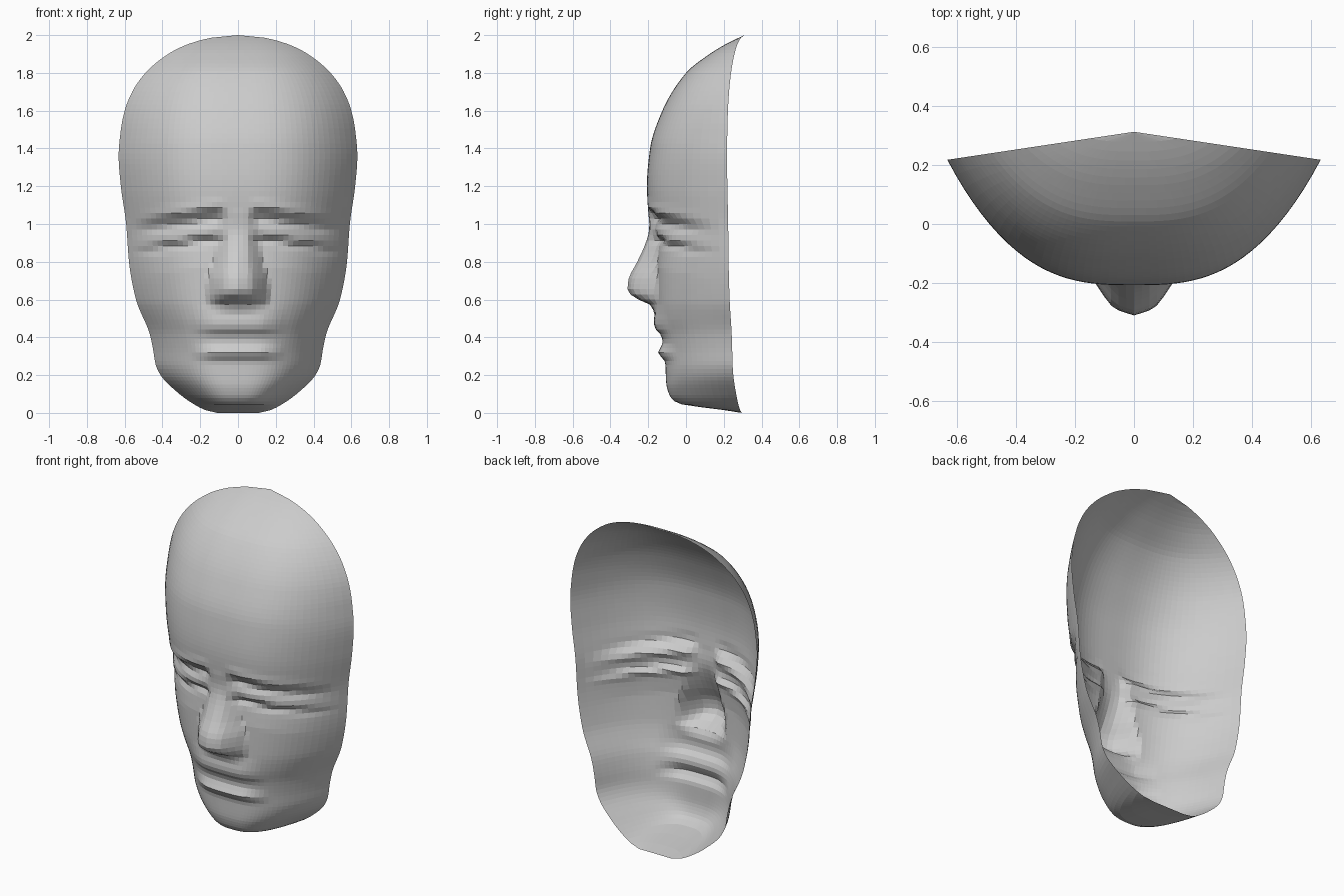
import bpy, bmesh, math

if "Cube" in bpy.data.objects:
    bpy.data.objects.remove(bpy.data.objects["Cube"])


def curve(pairs):
    """Smooth monotone interpolation through (z, value) pairs."""
    n = len(pairs)
    d = [(pairs[i + 1][1] - pairs[i][1]) / (pairs[i + 1][0] - pairs[i][0]) for i in range(n - 1)]
    m = [d[0]] + [2 * a * b / (a + b) if a * b > 0 else 0 for a, b in zip(d, d[1:])] + [d[-1]]

    def f(z):
        if z <= pairs[0][0]:
            return pairs[0][1]
        for i in range(n - 1):
            (z0, v0), (z1, v1) = pairs[i], pairs[i + 1]
            if z <= z1:
                h = z1 - z0
                t = (z - z0) / h
                return ((1 + 2 * t) * (1 - t) ** 2 * v0 + t * (1 - t) ** 2 * h * m[i]
                        + t * t * (3 - 2 * t) * v1 + t * t * (t - 1) * h * m[i + 1])
        return pairs[-1][1]
    return f


# outline half width, and centre profile without nose and lips
width = curve([(0, .11), (.01, .16), (.05, .24), (.1, .31), (.2, .41), (.26, .437), (.34, .45), (.42, .468),
               (.6, .54), (.8, .577), (1, .592), (1.2, .62), (1.36, .632), (1.5, .62), (1.6, .6),
               (1.7, .56), (1.8, .49), (1.9, .37), (1.95, .27), (1.98, .17), (1.995, .085), (2, 0)])
front = curve([(0, .295), (.015, .2), (.03, .08), (.04, 0), (.06, -.06), (.1, -.09), (.16, -.105),
               (.28, -.11), (.4, -.127), (.5, -.15), (.6, -.157), (.8, -.158), (.92, -.165), (1.0, -.182),
               (1.08, -.2), (1.2, -.207), (1.4, -.19), (1.6, -.125), (1.8, .0), (1.9, .125), (1.96, .225), (2, .31)])
# nose: height over the face, and half width
nose_h = curve([(.53, 0), (.575, .035), (.61, .115), (.65, .152), (.7, .148), (.8, .1), (.9, .05), (1.0, .012), (1.08, 0)])
nose_w = curve([(.53, .13), (.6, .165), (.7, .16), (.8, .13), (.95, .11), (1.08, .1)])
nose_section = curve([(0, 1), (.4, .85), (.75, .4), (1, 0)])
# lips: two ridges with a sharp underside
lips = curve([(.27, 0), (.325, .034), (.36, .005), (.4, .0), (.455, .026), (.53, .012), (.58, 0)])
lip_mask = curve([(0, 1), (.12, .95), (.17, .6), (.25, 0)])
# eye: socket under the brow, closed lid, crease under the lid (z relative to lid edge)
eye = curve([(-.16, 0), (-.06, -.015), (-.025, -.034), (.005, -.006), (.04, -.012), (.085, -.042), (.12, -.02), (.15, .006), (.2, 0)])
eye_mask = curve([(.05, 0), (.12, 1), (.4, .9), (.48, .5), (.56, 0)])


def surface_point(u, z):
    w = width(z)
    x, a = w * u, abs(w * u)
    rim = .312 - .15 * w
    y = rim - (rim - front(z)) * (1 - abs(u) ** 2.9)
    y -= nose_h(z) * nose_section(a / nose_w(z))
    y -= lips(z) * lip_mask(a)
    lid = .945 - .16 * max(a - .12, 0)
    y -= eye(z - lid) * eye_mask(a)
    return x, y, z


# face shell, open at the back
ROWS, COLS = 84, 44
bm = bmesh.new()
grid = []
for r in range(ROWS + 1):
    t = r / ROWS
    z = .6 * 2 * t + .4 * (1 - math.cos(math.pi * t))
    grid.append([bm.verts.new(surface_point(2 * c / COLS - 1, z)) for c in range(COLS + 1)])
for lo, hi in zip(grid, grid[1:]):
    for c in range(COLS):
        bm.faces.new((lo[c], lo[c + 1], hi[c + 1], hi[c]))
bmesh.ops.remove_doubles(bm, verts=bm.verts, dist=.0005)
mesh = bpy.data.meshes.new("face_mask")
bm.to_mesh(mesh)
bm.free()
mask = bpy.data.objects.new("face_mask", mesh)
bpy.context.collection.objects.link(mask)
